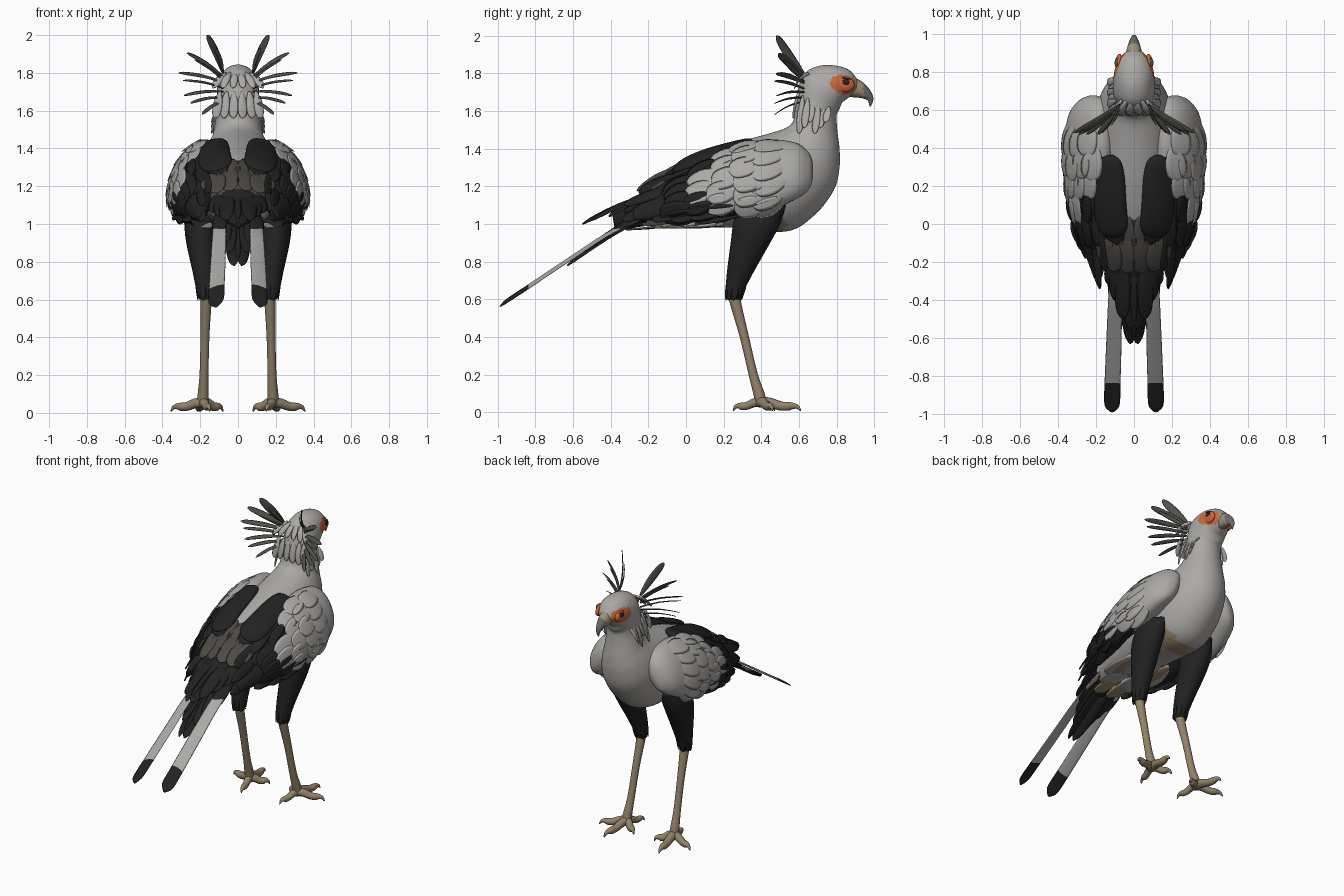
import bpy, bmesh, math, random
from mathutils import Vector as V, Matrix

if "Cube" in bpy.data.objects:
    bpy.data.objects.remove(bpy.data.objects["Cube"])

random.seed(4)
COLOURS = {"pale_grey": (.41, .40, .385), "black": (.016, .016, .017), "brown_grey": (.075, .068, .06),
           "crest_grey": (.08, .078, .07), "leg_tan": (.29, .225, .145), "face_orange": (.60, .14, .045),
           "eye_dark": (.02, .017, .015), "beak_buff": (.33, .28, .19), "beak_grey": (.15, .145, .135),
           "belly_buff": (.33, .25, .16)}
MATS = []
for n, c in COLOURS.items():
    m = bpy.data.materials.new(n)
    m.diffuse_color = (*c, 1)
    m.use_nodes = True
    m.node_tree.nodes["Principled BSDF"].inputs["Base Color"].default_value = m.diffuse_color
    MATS.append(m)
GREY, BLACK, BROWN, CREST, TAN, ORANGE, EYE, BUFF, BEAK, BELLY = range(10)


def finish(name, bm, mirror=True):
    bmesh.ops.recalc_face_normals(bm, faces=bm.faces[:])
    for f in bm.faces:
        f.smooth = True
    me = bpy.data.meshes.new(name)
    bm.to_mesh(me)
    bm.free()
    for m in MATS:
        me.materials.append(m)
    ob = bpy.data.objects.new(name, me)
    bpy.context.collection.objects.link(ob)
    if mirror:
        ob.modifiers.new("mirror", 'MIRROR').use_mirror_merge = False
    return ob


def loft(bm, rings, rule, sides=12, steps=3):
    """Skin smooth elliptical rings, each (centre, half axis u, half axis v)."""
    fine = []
    for i in range(len(rings) - 1):
        p = [rings[max(0, min(len(rings) - 1, j))] for j in (i - 1, i, i + 1, i + 2)]
        for s in range(steps):
            t = s / steps
            fine.append([.5 * (2 * b + (c - a) * t + (2 * a - 5 * b + 4 * c - d) * t * t
                               + (3 * b - a - 3 * c + d) * t ** 3) for a, b, c, d in zip(*p)])
    fine.append(rings[-1])
    rows = []
    for c, u, v in fine:
        rows.append([bm.verts.new(c + u * math.cos(k * math.tau / sides) + v * math.sin(k * math.tau / sides))
                     for k in range(sides)])
    faces = [bm.faces.new(rows[0]), bm.faces.new(rows[-1])]
    for a, b in zip(rows, rows[1:]):
        for k in range(sides):
            faces.append(bm.faces.new((a[k], a[k - 1], b[k - 1], b[k])))
    for f in faces:
        f.material_index = rule(f.calc_center_median()) if callable(rule) else rule


def tube(bm, pts, radii, mat, ref=(0, 0, 1), sides=10, squash=1):
    pts = [V(p) for p in pts]
    rings = []
    for i, p in enumerate(pts):
        t = (pts[min(i + 1, len(pts) - 1)] - pts[max(i - 1, 0)]).normalized()
        u = t.cross(V(ref)).normalized()
        rings.append((p, u * radii[i], u.cross(t) * radii[i] * squash))
    loft(bm, rings, mat, sides)


BLADE = ((0, .3), (.2, .7), (.5, 1), (.8, .92), (.94, .6), (1, .1))


def feather(bm, base, tip, w, normal, mat, bend=0., thick=.008):
    base, tip = V(base), V(tip)
    d = tip - base
    side = d.cross(V(normal)).normalized()
    n = side.cross(d).normalized()
    loft(bm, [(base + d * t + n * bend * math.sin(math.pi * t), side * w * k, n * thick * (1.1 - .7 * t))
              for t, k in BLADE], mat, 8, 2)


def blob(bm, centre, radii, mat, pitch=0.):
    mx = Matrix.Translation(centre) @ Matrix.Rotation(pitch, 4, 'X') @ Matrix.Diagonal((*radii, 1))
    new = bmesh.ops.create_uvsphere(bm, u_segments=20, v_segments=12, radius=1, matrix=mx)
    for f in {f for v in new["verts"] for f in v.link_faces}:
        f.material_index = mat


# head, neck and trunk: top y,z / bottom y,z / half width
PROFILE = [(.91, 1.765, .90, 1.70, .045), (.87, 1.815, .87, 1.675, .075), (.80, 1.84, .83, 1.645, .1),
           (.71, 1.84, .815, 1.61, .108), (.63, 1.80, .80, 1.58, .112), (.59, 1.70, .80, 1.54, .112),
           (.58, 1.62, .805, 1.48, .118), (.57, 1.55, .815, 1.40, .13), (.53, 1.51, .815, 1.30, .158),
           (.44, 1.48, .785, 1.18, .19), (.33, 1.45, .68, 1.045, .215), (.2, 1.41, .53, .96, .22),
           (.05, 1.35, .25, .98, .205), (-.12, 1.26, -.02, .985, .17), (-.26, 1.15, -.2, .99, .12),
           (-.36, 1.07, -.33, .97, .06), (-.39, 1.04, -.38, .98, .02)]


def body_colour(c):
    if abs(c.x) > .045 and ((c.y - .842) / .08) ** 2 + ((c.z - 1.74 + .12 * (c.y - .84)) / .05) ** 2 < 1:
        return ORANGE
    if c.z < 1.03 and c.y > -.2:
        return BELLY if .4 < c.y < .53 or .02 < c.y < .2 else GREY
    if c.y < -.22:
        return BLACK
    return BROWN if c.y < .03 and c.z > 1.1 else GREY


bm = bmesh.new()
loft(bm, [(V((0, (a + c) / 2, (b + d) / 2)), V((w, 0, 0)), V((0, (a - c) / 2, (b - d) / 2)))
          for a, b, c, d, w in PROFILE], body_colour, 56, 6)
finish("body", bm, False)

# hooked beak
bm = bmesh.new()
tube(bm, [(0, .86, 1.73), (0, .915, 1.715), (0, .957, 1.69), (0, .98, 1.66), (0, .978, 1.625)],
     [.058, .046, .03, .016, .004], lambda c: BUFF if c.y < .945 else BEAK, (1, 0, 0), 14, .85)
finish("beak", bm, False)

# bare face patch and eye
bm = bmesh.new()
blob(bm, (.077, .835, 1.742), (.022, .06, .042), ORANGE, -.12)
finish("face_patch", bm)
bm = bmesh.new()
blob(bm, (.094, .848, 1.752), (.008, .021, .017), EYE)
blob(bm, (.088, .85, 1.773), (.014, .024, .005), CREST, -.2)
finish("eye", bm)

# crest plumes fanning from the nape
bm = bmesh.new()
for bz, tx, ty, tz, w in [(1.80, .165, .48, 2.0, .026), (1.80, .12, .52, 1.93, .014), (1.78, .27, .49, 1.905, .021),
                          (1.76, .23, .52, 1.87, .014), (1.75, .315, .48, 1.80, .018), (1.72, .29, .47, 1.76, .013),
                          (1.70, .285, .48, 1.68, .015), (1.67, .25, .47, 1.64, .015), (1.65, .19, .47, 1.58, .014)]:
    feather(bm, (.08, .625, bz), (tx, ty, tz), w, (.2, -.8, .9), CREST, .012, .005)
finish("crest", bm)

# short hanging neck feathers and nape tufts
bm = bmesh.new()
for i in range(6):
    y = .60 + i * .028
    feather(bm, (.088 + .008 * (i % 2), y + .02, 1.68 - .012 * i), (.132 + .008 * (i % 2), y, 1.48 + .03 * (i % 3)),
            .02, (1, -.2, .2), GREY, .006, .006)
for x in (.02, .06, .095):
    feather(bm, (x * .7, .65, 1.80), (x * 1.4, .575, 1.72), .02, (0, -1, .6), GREY, .012)
    feather(bm, (x, .60, 1.70), (x * 1.25, .57, 1.56), .025, (.2, -1, .2), GREY, .006)
finish("neck_feathers", bm)

# folded wing shell leaning inwards: y, centre z, centre x, half width, half height
WING = [(.675, 1.28, .215, .015, .035), (.65, 1.28, .22, .06, .1), (.57, 1.28, .232, .1, .155),
        (.4, 1.25, .238, .115, .195), (.2, 1.22, .235, .11, .165), (.05, 1.17, .22, .1, .13),
        (-.15, 1.09, .2, .055, .07), (-.28, 1.05, .19, .02, .03)]
LEAN = .34


def wing_colour(c):
    grey = c.z > 1.045 + (.365 - c.y) * .39 and c.y > .01 + (c.z - 1.18) * .95
    if c.x < .19 and c.y < .35:
        grey = False
    return GREY if grey or c.y > .42 else BLACK


def wing_point(y, ang, lift=0.):
    for a, b in zip(WING, WING[1:]):
        if a[0] >= y >= b[0]:
            t = (a[0] - y) / (a[0] - b[0])
            _, z, x, rx, rz = (p + (q - p) * t for p, q in zip(a, b))
            co, si = math.cos(ang), math.sin(ang)
            n = V((co / rx, 0, si / rz + LEAN * co / rx)).normalized()
            return V((x + rx * co - LEAN * rz * si, y, z + rz * si)) + n * lift, n


bm = bmesh.new()
loft(bm, [(V((x, y, z)), V((rx, 0, 0)), V((-LEAN * rz, 0, rz))) for y, z, x, rx, rz in WING], wing_colour, 40, 8)
finish("wing", bm)

# overlapping covert feathers following the wing surface
bm = bmesh.new()
for row, y in enumerate((.54, .42, .3, .18, .06)):
    for k in range(6):
        ang = math.radians(-62 + 25 * k + 11 * (row % 2))
        yy = y + random.uniform(-.02, .02)
        p, n = wing_point(yy, ang, -.006)
        q, _ = wing_point(yy - .18, ang - .12, .008)
        feather(bm, p, q, .062, n, wing_colour(p.lerp(q, .45)), .01, .007)
finish("wing_coverts", bm)

# long black flight feathers
bm = bmesh.new()
for base, tip, w in [((.3, .36, 1.1), (.325, .02, 1.03), .038), ((.3, .28, 1.1), (.29, -.08, 1.02), .043),
                     ((.28, .2, 1.12), (.255, -.18, 1.02), .043), ((.25, .1, 1.15), (.215, -.24, 1.04), .04),
                     ((.22, .05, 1.16), (.18, -.34, 1.02), .04), ((.2, .05, 1.22), (.18, -.33, 1.1), .033),
                     ((.19, .08, 1.27), (.15, -.25, 1.17), .045), ((.3, .38, 1.07), (.29, .06, 1.01), .035)]:
    feather(bm, base, tip, w, (.8, 0, .6), BLACK, .015, .012)
finish("flight_feathers", bm)

# flat black shoulder patches on the back: y, z, x, half width, half thickness
bm = bmesh.new()
loft(bm, [(V((x, y, z)), V((w, 0, -.25 * w)), V((0, .3 * h, h))) for y, z, x, w, h in
          [(.36, 1.42, .135, .03, .01), (.33, 1.422, .135, .065, .028), (.25, 1.4, .13, .08, .037),
           (.1, 1.355, .125, .085, .042), (0, 1.32, .115, .082, .035), (-.05, 1.3, .11, .06, .022),
           (-.07, 1.29, .11, .02, .008)]], BLACK, 20, 4)
for x, y, z in [(.155, .12, 1.375), (.12, .05, 1.35), (.18, .02, 1.31), (.09, .03, 1.345)]:
    feather(bm, (x, y + .1, z + .01), (x, y - .14, z - .085), .045, (.2, .35, 1), BLACK, .015, .01)
finish("shoulder_patch", bm)

# brown rump feathers
bm = bmesh.new()
for x, y, ty in [(.03, .04, -.18), (.09, .02, -.17), (.14, .0, -.2), (.035, -.04, -.26), (.1, -.05, -.25)]:
    feather(bm, (x, y, 1.35 + .45 * (y - .05) - x * .35), (x * 1.1, ty, 1.24 + .5 * (ty + .15) - x * .25),
            .05, (.2, .4, 1), BROWN, .015, .01)
finish("rump_feathers", bm)

# black tail fan: upper and lower layers
bm = bmesh.new()
for x, ty, tz in [(.02, -.63, .78), (.045, -.55, .85), (.07, -.49, .89), (.1, -.42, .93),
                  (.02, -.55, 1.0), (.06, -.5, 1.02), (.09, -.41, 1.04), (.12, -.33, 1.06)]:
    feather(bm, (x * .8, -.14, 1.16 if tz > .95 else 1.08), (x, ty, tz), .042, (.2, .4, 1), BLACK, .02, .011)
finish("tail_fan", bm)

# undertail and flank feathers
bm = bmesh.new()
for i, (x, y) in enumerate([(.05, .12), (.12, .1), (.05, -.05), (.1, -.05), (.05, -.16), (.15, .06)]):
    feather(bm, (x, y + .1, 1.0), (x, y - .16, .98 - .01 * (y < -.1)), .05, (0, 0, -1),
            BELLY if i in (1, 4) else GREY, .005, .01)
finish("undertail", bm)

# two long tail streamers with black tips, outer edge rolled down
bm = bmesh.new()
STREAM = [(.095, -.2, 1.05, .03), (.1, -.4, .955, .036), (.105, -.6, .825, .04), (.113, -.84, .665, .042),
          (.115, -.93, .606, .042), (.115, -.965, .582, .034), (.115, -.985, .567, .012)]
loft(bm, [(V((x, y, z)), V((w, 0, -.3 * w)), V((0, .005, .008))) for x, y, z, w in STREAM],
     lambda c: BLACK if c.y < -.84 else GREY, 12, 5)
finish("tail_streamer", bm)

# feathered thigh: z, y, x, half depth, half width
bm = bmesh.new()
loft(bm, [(V((x, y, z)), V((rx, 0, 0)), V((0, ry, 0))) for z, y, x, ry, rx in
          [(1.1, .40, .185, .13, .075), (1.0, .375, .198, .125, .084), (.9, .342, .195, .105, .079),
           (.75, .29, .18, .072, .061), (.65, .26, .172, .05, .049), (.6, .252, .17, .038, .038)]], BLACK, 20, 4)
for k in range(10):
    a = k * math.tau / 10
    feather(bm, (.175 + .045 * math.cos(a), .275 + .05 * math.sin(a), .72),
            (.17 + .042 * math.cos(a), .252 + .042 * math.sin(a), .595 + .02 * (k % 2)), .017,
            (math.cos(a), math.sin(a), 0), BLACK, .004, .005)
finish("thigh", bm)

# shank
bm = bmesh.new()
tube(bm, [(.168, .252, .64), (.17, .268, .56), (.175, .31, .4), (.18, .357, .2), (.185, .39, .09), (.185, .4, .035)],
     [.034, .029, .024, .024, .03, .03], TAN, (1, 0, 0), 14)
finish("shank", bm)

# toes with curved claws
bm = bmesh.new()
for tx, ty, thick in [(.215, .61, 1), (.355, .46, .95), (.08, .47, .95), (.15, .25, .85)]:
    a, b = V((.185, .395, 0)), V((tx, ty, 0))
    path = [(0, .055), (.25, .05), (.5, .034), (.68, .032), (.8, .034), (.92, .028), (1, .008)]
    tube(bm, [a.lerp(b, t) + V((0, 0, z)) for t, z in path],
         [r * thick for r in (.032, .028, .025, .024, .018, .011, .003)],
         TAN, sides=10)
finish("toes", bm)
